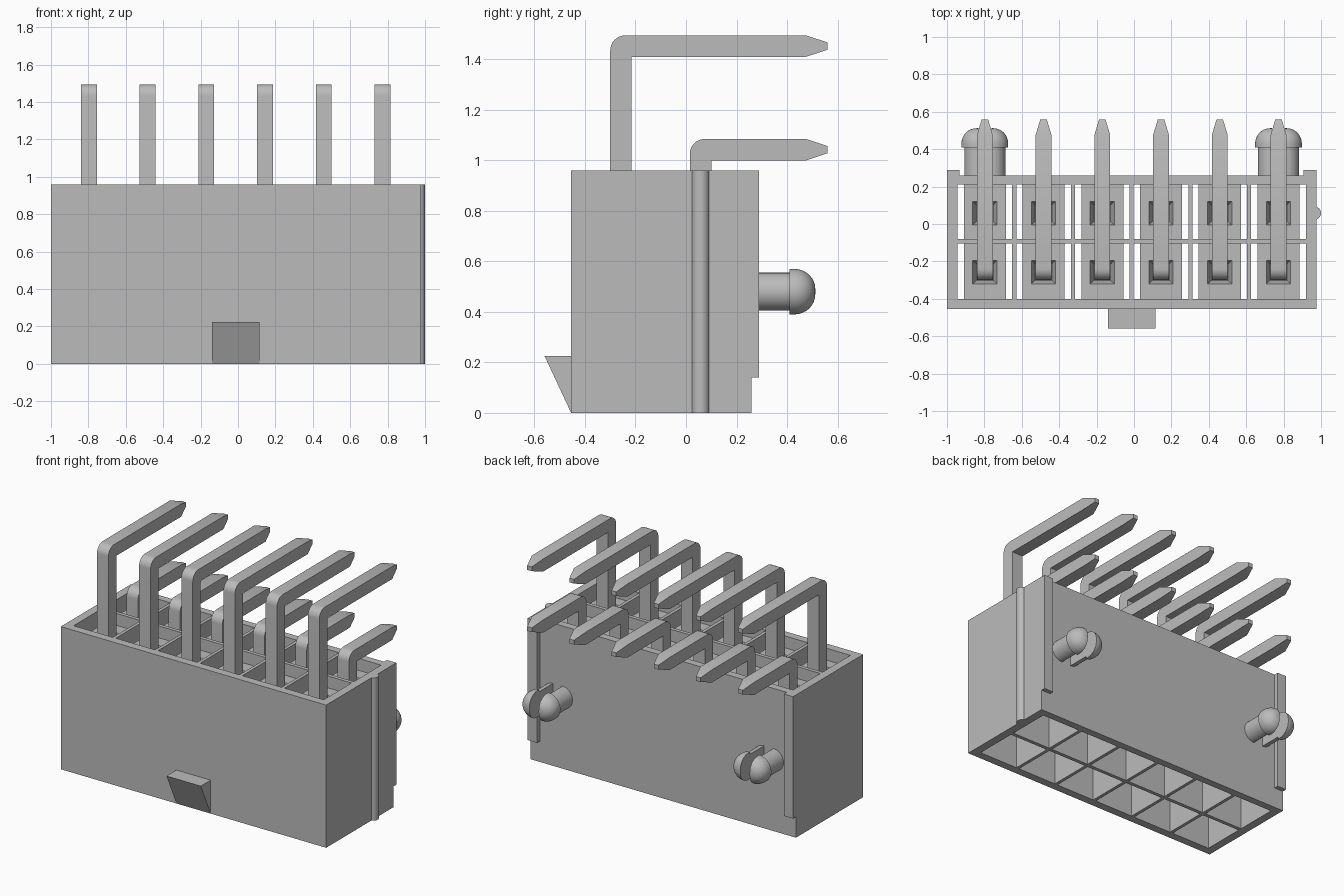
import bpy, bmesh, math
from mathutils import Vector, Matrix

if "Cube" in bpy.data.objects:
    bpy.data.objects.remove(bpy.data.objects["Cube"], do_unlink=True)

grey = bpy.data.materials.new("plain_grey")
grey.use_nodes = True
grey.diffuse_color = (0.5, 0.5, 0.5, 1)
grey.node_tree.nodes["Principled BSDF"].inputs["Base Color"].default_value = (0.5, 0.5, 0.5, 1)

MID_X = -0.0125
PITCH = 0.314
COLUMNS = [MID_X + PITCH * (i - 2.5) for i in range(6)]
ROWS = [(-0.40, -0.105, -0.257), (-0.08, 0.21, 0.058)]   # cell start, cell end, pin centre
TOP = 0.96


def finish(bm, name, smooth=False):
    bmesh.ops.recalc_face_normals(bm, faces=bm.faces[:])
    me = bpy.data.meshes.new(name)
    bm.to_mesh(me)
    bm.free()
    me.materials.append(grey)
    ob = bpy.data.objects.new(name, me)
    bpy.context.collection.objects.link(ob)
    if smooth:
        bpy.ops.object.select_all(action='DESELECT')
        ob.select_set(True)
        bpy.context.view_layer.objects.active = ob
        bpy.ops.object.shade_smooth_by_angle(angle=math.radians(35))
    return ob


def copy_of(ob, name, loc):
    new = bpy.data.objects.new(name, ob.data)
    new.location = loc
    bpy.context.collection.objects.link(new)
    return new


def box(name, x, y, z):
    bm = bmesh.new()
    size = [b - a for a, b in (x, y, z)]
    mid = Vector([(a + b) / 2 for a, b in (x, y, z)])
    bmesh.ops.create_cube(bm, size=1, matrix=Matrix.Translation(mid) @ Matrix.Diagonal((*size, 1)))
    return finish(bm, name)


def prism(bm, profile, x0, x1):
    """Extrude a (y, z) outline along x."""
    face = bm.faces.new([bm.verts.new((x0, y, z)) for y, z in profile])
    ext = bmesh.ops.extrude_face_region(bm, geom=[face])["geom"]
    bmesh.ops.translate(bm, vec=(x1 - x0, 0, 0), verts=[v for v in ext if isinstance(v, bmesh.types.BMVert)])


# Housing: a grid of walls with twelve open cells, extruded upward
xs = [-1.0] + [c + s * 0.146 for c in COLUMNS for s in (-1, 1)] + [0.975]
ys = [-0.455, ROWS[0][0], ROWS[0][1], ROWS[1][0], ROWS[1][1], 0.26]
bm = bmesh.new()
grid = [[bm.verts.new((x, y, 0)) for y in ys] for x in xs]
for i in range(len(xs) - 1):
    for j in range(len(ys) - 1):
        if not (i % 2 and j % 2):
            bm.faces.new((grid[i][j], grid[i + 1][j], grid[i + 1][j + 1], grid[i][j + 1]))
ext = bmesh.ops.extrude_face_region(bm, geom=bm.faces[:])["geom"]
bmesh.ops.translate(bm, vec=(0, 0, TOP), verts=[v for v in ext if isinstance(v, bmesh.types.BMVert)])
finish(bm, "housing")

# Pin holder blocks with a tapered square pocket, one in each cell
for r, (y0, y1, yp) in enumerate(ROWS):
    bm = bmesh.new()
    rings = []
    for hx, a, b, z in ((0.1125, y0, y1, 0.45), (0.1125, y0, y1, 0.88),
                        (0.065, yp - 0.063, yp + 0.063, 0.88), (0.045, yp - 0.044, yp + 0.044, 0.82)):
        rings.append([bm.verts.new(p) for p in ((-hx, a, z), (hx, a, z), (hx, b, z), (-hx, b, z))])
    for lo, hi in zip(rings, rings[1:]):
        for k in range(4):
            bm.faces.new((lo[k], lo[(k + 1) % 4], hi[(k + 1) % 4], hi[k]))
    bm.faces.new(rings[0])
    bm.faces.new(rings[-1])
    first = finish(bm, f"pin_holder_{r}_0")
    first.location.x = COLUMNS[0]
    for i, c in enumerate(COLUMNS[1:], 1):
        copy_of(first, f"pin_holder_{r}_{i}", (c, 0, 0))


# Right-angle pins with a rounded bend and a tapered tip
def pin(name, y0, top):
    t, bend = 0.085, 0.06
    arc = [(y0 + bend - bend * math.cos(a), top - bend + bend * math.sin(a))
           for a in (math.pi / 2 * k / 8 for k in range(9))]
    mid = top - t / 2
    outline = [(y0 + t, 0.2), (y0, 0.2)] + arc + [
        (0.475, top), (0.56, mid + 0.0145), (0.56, mid - 0.0145), (0.475, top - t), (y0 + t, top - t)]
    bm = bmesh.new()
    prism(bm, outline, -0.0425, 0.0425)
    for v in bm.verts:
        if v.co.y > 0.55:
            v.co.x *= 0.4
    return finish(bm, name, smooth=True)


for label, y0, top in (("tall_pin", -0.30, 1.495), ("short_pin", 0.015, 1.085)):
    first = pin(label + "_0", y0, top)
    first.location.x = COLUMNS[0]
    for i, c in enumerate(COLUMNS[1:], 1):
        copy_of(first, f"{label}_{i}", (c, 0, 0))

# Split mounting pegs: two half-round prongs with domed heads
profile = [(0, 0.25), (0.075, 0.25), (0.075, 0.41), (0.09, 0.41), (0.09, 0.43)]
profile += [(0.01 + 0.08 * math.cos(a), 0.43 + 0.082 * math.sin(a))
            for a in (math.pi / 2 * k / 8 for k in range(1, 9))] + [(0, 0.512)]


def prong(name, side):
    bm = bmesh.new()
    vs = [bm.verts.new((0, y, r)) for r, y in profile]
    es = [bm.edges.new(p) for p in zip(vs, vs[1:])]
    bmesh.ops.spin(bm, geom=vs + es, cent=(0, 0, 0), axis=(0, 1, 0), angle=side * math.pi, steps=20)
    bmesh.ops.remove_doubles(bm, verts=bm.verts[:], dist=1e-5)
    # flat face along the slot
    bmesh.ops.holes_fill(bm, edges=[e for e in bm.edges if e.is_boundary], sides=0)
    return finish(bm, name, smooth=True)


for s, word in ((1, "left"), (-1, "right")):
    first = prong(f"peg_prong_{word}_0", s)
    first.location = (COLUMNS[0] + s * 0.035, 0, 0.48)
    copy_of(first, f"peg_prong_{word}_1", (COLUMNS[5] + s * 0.035, 0, 0.48))

# Standoff strips at the back corners
box("back_strip_right", (-1.0, -0.932), (0.26, 0.29), (0.14, TOP))
box("back_strip_left", (0.905, 0.975), (0.26, 0.29), (0.14, TOP))

# Latch wedge on the front
bm = bmesh.new()
prism(bm, [(-0.455, 0.0), (-0.455, 0.225), (-0.56, 0.225)], -0.14, 0.115)
finish(bm, "latch_wedge")

# Rounded rib on the left side wall
bm = bmesh.new()
bmesh.ops.create_cone(bm, cap_ends=True, segments=32, radius1=0.035, radius2=0.035, depth=TOP,
                      matrix=Matrix.Translation((0.965, 0.058, TOP / 2)))
finish(bm, "side_rib", smooth=True)
